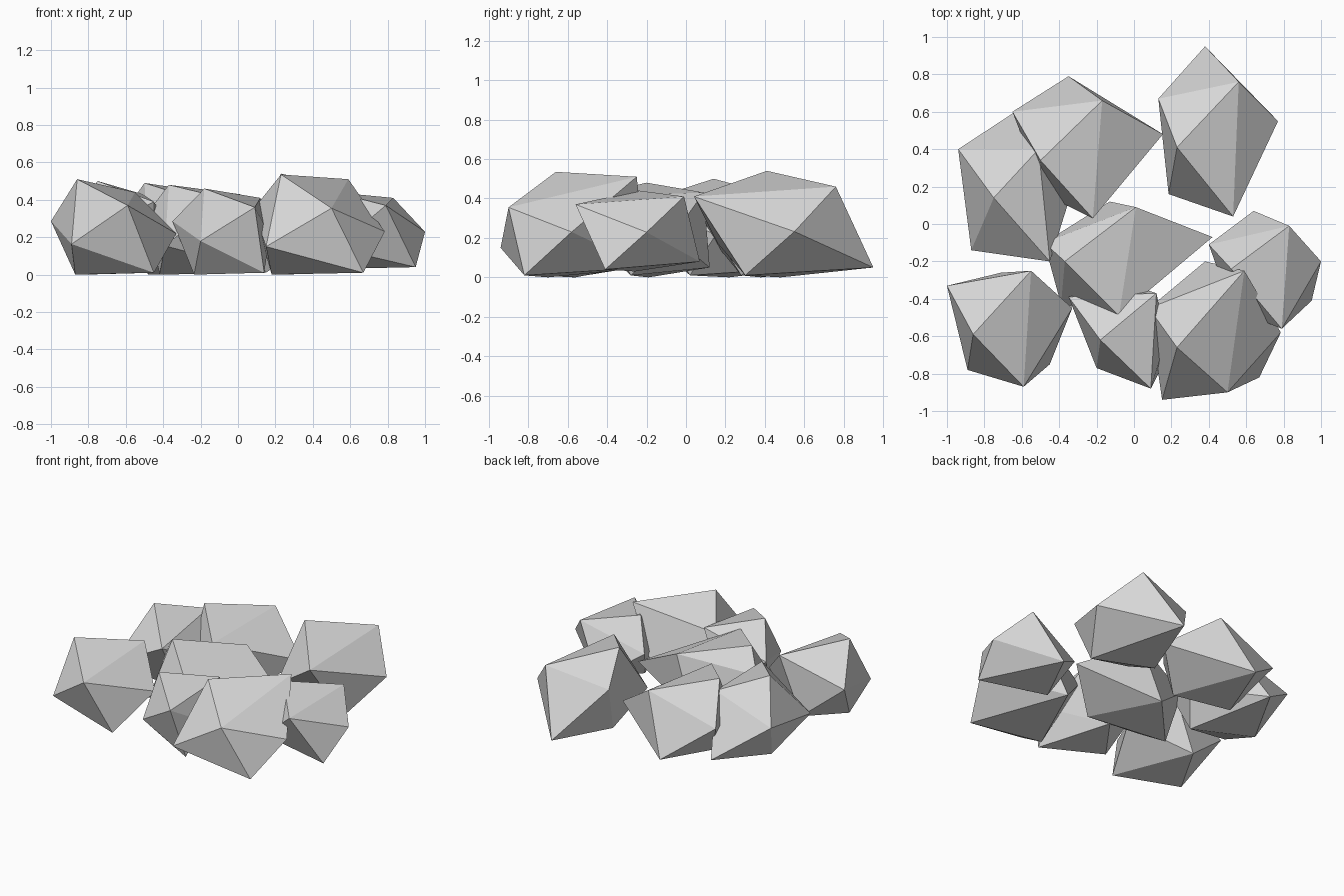
import bpy, bmesh
from mathutils import Vector

stone = bpy.data.materials.new("stone grey")
stone.diffuse_color = (0.68, 0.68, 0.68, 1)


def rock(name, top, left_front, right, left_back, back_foot,
         left_foot=None, front_foot=None, base=0.0, waist=(0.32, 0.43, 0.56)):
    """Faceted boulder: a top triangle, three side corners, three feet."""
    a, f, b = (Vector(p) for p in top)
    h = a.z
    g = Vector((*left_front, waist[0] * h))
    r = Vector((*right, waist[1] * h))
    l = Vector((*left_back, waist[2] * h))
    # feet sit between neighbouring side corners unless placed by hand
    s = (g + l) / 2 + Vector((0.04, 0.02, 0))
    p = (f + r) / 2 + Vector((0.02, -0.07, 0))
    s = Vector((*(left_foot or s.xy), base))
    p = Vector((*(front_foot or p.xy), base + 0.01))
    t = Vector((*back_foot, base + 0.05))
    bm = bmesh.new()
    for co in (a, f, b, g, r, l, s, p, t):
        bm.verts.new(co)
    bmesh.ops.convex_hull(bm, input=bm.verts)
    bmesh.ops.recalc_face_normals(bm, faces=bm.faces)
    mesh = bpy.data.meshes.new(name)
    bm.to_mesh(mesh)
    bm.free()
    mesh.materials.append(stone)
    bpy.context.collection.objects.link(bpy.data.objects.new(name, mesh))


# Front row
rock("rock_front_left",
     [(-0.86, -0.59, 0.51), (-0.59, -0.87, 0.37), (-0.55, -0.25, 0.44)],
     (-0.89, -0.78), (-0.33, -0.45), (-1.0, -0.33), (-0.71, -0.26),
     left_foot=(-0.87, -0.57), front_foot=(-0.45, -0.75))
rock("rock_front_centre",
     [(-0.18, -0.62, 0.46), (0.09, -0.88, 0.36), (0.12, -0.37, 0.41)],
     (-0.20, -0.77), (0.17, -0.62), (-0.35, -0.39), (-0.06, -0.31),
     front_foot=(0.14, -0.78), waist=(0.39, 0.45, 0.62))
rock("rock_front_right",
     [(0.23, -0.66, 0.535), (0.50, -0.90, 0.355), (0.59, -0.25, 0.51)],
     (0.15, -0.94), (0.785, -0.58), (0.08, -0.45), (0.38, -0.20),
     left_foot=(0.18, -0.70), front_foot=(0.67, -0.82), waist=(0.28, 0.43, 0.65))

# Middle
rock("rock_right",
     [(0.52, -0.24, 0.44), (0.79, -0.56, 0.37), (0.83, -0.01, 0.41)],
     (0.52, -0.45), (1.0, -0.20), (0.40, -0.11), (0.64, 0.07),
     front_foot=(0.95, -0.41), base=0.03, waist=(0.32, 0.52, 0.56))
rock("rock_centre",
     [(-0.37, -0.20, 0.48), (-0.08, -0.49, 0.41), (0.01, 0.09, 0.43)],
     (-0.39, -0.43), (0.42, -0.07), (-0.48, -0.10), (-0.13, 0.12),
     left_foot=(-0.42, -0.19), front_foot=(0.15, -0.28), waist=(0.32, 0.43, 0.7))
rock("rock_left",
     [(-0.75, 0.14, 0.50), (-0.45, -0.20, 0.39), (-0.51, 0.40, 0.43)],
     (-0.87, -0.14), (-0.34, 0.15), (-0.94, 0.40), (-0.62, 0.61),
     left_foot=(-0.82, 0.22), front_foot=(-0.45, 0.02))

# Back row
rock("rock_back_centre",
     [(-0.50, 0.34, 0.49), (-0.22, 0.03, 0.40), (-0.17, 0.66, 0.44)],
     (-0.48, 0.16), (0.155, 0.48), (-0.65, 0.60), (-0.35, 0.79),
     left_foot=(-0.48, 0.38), front_foot=(-0.09, 0.28))
rock("rock_back_right",
     [(0.23, 0.41, 0.54), (0.53, 0.04, 0.41), (0.56, 0.76, 0.46)],
     (0.185, 0.16), (0.77, 0.55), (0.13, 0.67), (0.38, 0.95),
     left_foot=(0.23, 0.48), front_foot=(0.61, 0.30), waist=(0.32, 0.43, 0.68))
